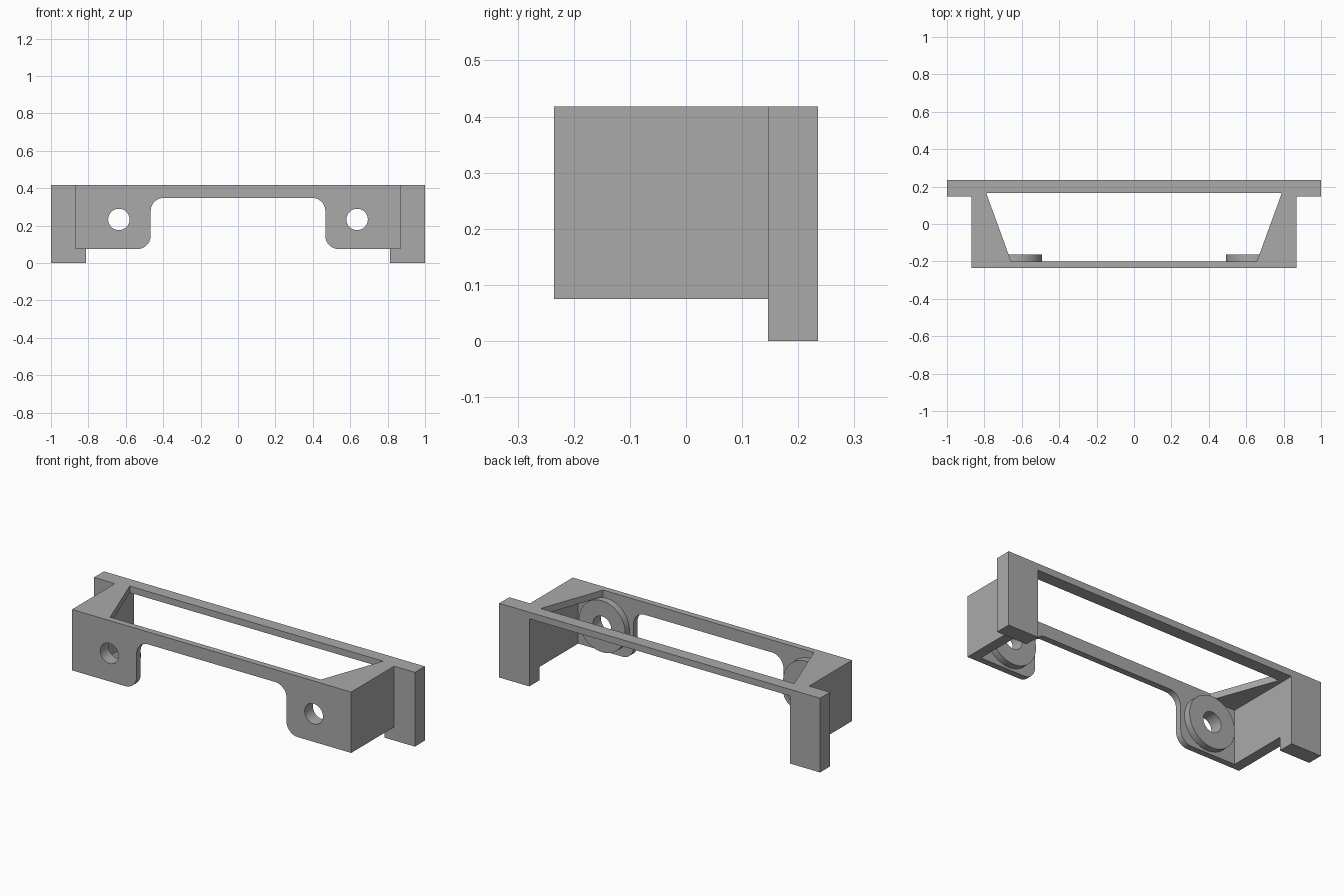
import bpy, bmesh
from math import pi, sin, cos
from mathutils import Vector

cube = bpy.data.objects.get("Cube")
if cube:
    bpy.data.objects.remove(cube, do_unlink=True)

TOP, TAB_Z, SHEET = 0.418, 0.075, 0.037       # top height, tab bottom, top sheet thickness
FRONT, BACK = -0.235, 0.235
PLATE = -0.2                                  # rear face of the front plate
WALL_IN, WALL_OUT = 0.812, 0.87
HOLE_X, HOLE_Z = 0.637, 0.233

grey = bpy.data.materials.new("grey plastic")
grey.use_nodes = True
grey.diffuse_color = (0.4, 0.4, 0.4, 1)
grey.node_tree.nodes["Principled BSDF"].inputs["Base Color"].default_value = (0.4, 0.4, 0.4, 1)


def prism(name, points, sweep):
    """Extrude a closed outline of 3D points along a vector."""
    bm = bmesh.new()
    face = bm.faces.new([bm.verts.new(p) for p in points])
    ext = bmesh.ops.extrude_face_region(bm, geom=[face])
    moved = [g for g in ext["geom"] if isinstance(g, bmesh.types.BMVert)]
    bmesh.ops.translate(bm, verts=moved, vec=Vector(sweep))
    bmesh.ops.recalc_face_normals(bm, faces=bm.faces)
    mesh = bpy.data.meshes.new(name)
    bm.to_mesh(mesh)
    bm.free()
    mesh.materials.append(grey)
    obj = bpy.data.objects.new(name, mesh)
    bpy.context.collection.objects.link(obj)
    return obj


def box(name, x, y, z):
    outline = [(x[0], y[0], z[0]), (x[1], y[0], z[0]), (x[1], y[1], z[0]), (x[0], y[1], z[0])]
    return prism(name, outline, (0, 0, z[1] - z[0]))


def arc(cx, cz, r, start, end, steps=10):
    angles = [start + (end - start) * i / steps for i in range(steps + 1)]
    return [(cx + r * cos(a), cz + r * sin(a)) for a in angles]


def disc(name, x, r, y0, y1):
    ring = arc(x, HOLE_Z, r, 0, 2 * pi, 64)[:-1]
    return prism(name, [(px, y0, pz) for px, pz in ring], (0, y1 - y0, 0))


def combine(obj, other, operation):
    """Apply a boolean and remove the tool object."""
    mod = obj.modifiers.new(operation, "BOOLEAN")
    mod.operation, mod.solver, mod.object = operation, "EXACT", other
    bpy.ops.object.select_all(action="DESELECT")
    bpy.context.view_layer.objects.active = obj
    obj.select_set(True)
    bpy.ops.object.modifier_apply(modifier=mod.name)
    bpy.data.objects.remove(other, do_unlink=True)


# Front plate: thin bridge with a rounded tab at each end
TAB_X, BRIDGE_Z, R = 0.467, 0.348, 0.07
half = [(WALL_OUT, TOP), (WALL_OUT, TAB_Z)]
half += arc(TAB_X + R, TAB_Z + R, R, 1.5 * pi, pi)
half += arc(TAB_X - R, BRIDGE_Z - R, R, 0, pi / 2)
outline = half + [(-x, z) for x, z in reversed(half)]
bracket = prism("mounting_bracket", [(x, FRONT, z) for x, z in outline], (0, PLATE - FRONT, 0))

# Top frame with a tapered opening
frame = box("top_frame", (-WALL_OUT, WALL_OUT), (FRONT, BACK), (TOP - SHEET, TOP))
opening = [(-0.657, PLATE, 0.3), (0.657, PLATE, 0.3), (0.79, 0.165, 0.3), (-0.79, 0.165, 0.3)]
combine(frame, prism("opening_cutter", opening, (0, 0, 0.3)), "DIFFERENCE")
combine(bracket, frame, "UNION")

# Side walls, rear posts, screw bosses and screw holes
for s in (-1, 1):
    wall = box("side_wall", sorted((s * WALL_IN, s * WALL_OUT)), (FRONT, BACK), (TAB_Z, TOP))
    combine(bracket, wall, "UNION")
    post = box("rear_post", sorted((s * WALL_IN, s)), (0.146, BACK), (0, TOP))
    combine(bracket, post, "UNION")
    boss = disc("screw_boss", s * HOLE_X, 0.145, PLATE - 0.01, -0.162)
    combine(bracket, boss, "UNION")
    hole = disc("hole_cutter", s * HOLE_X, 0.057, -0.3, -0.1)
    combine(bracket, hole, "DIFFERENCE")

# Smooth the round parts, keep the hard edges
bpy.ops.object.select_all(action="DESELECT")
bracket.select_set(True)
bpy.context.view_layer.objects.active = bracket
bpy.ops.object.shade_smooth_by_angle(angle=pi / 6)
